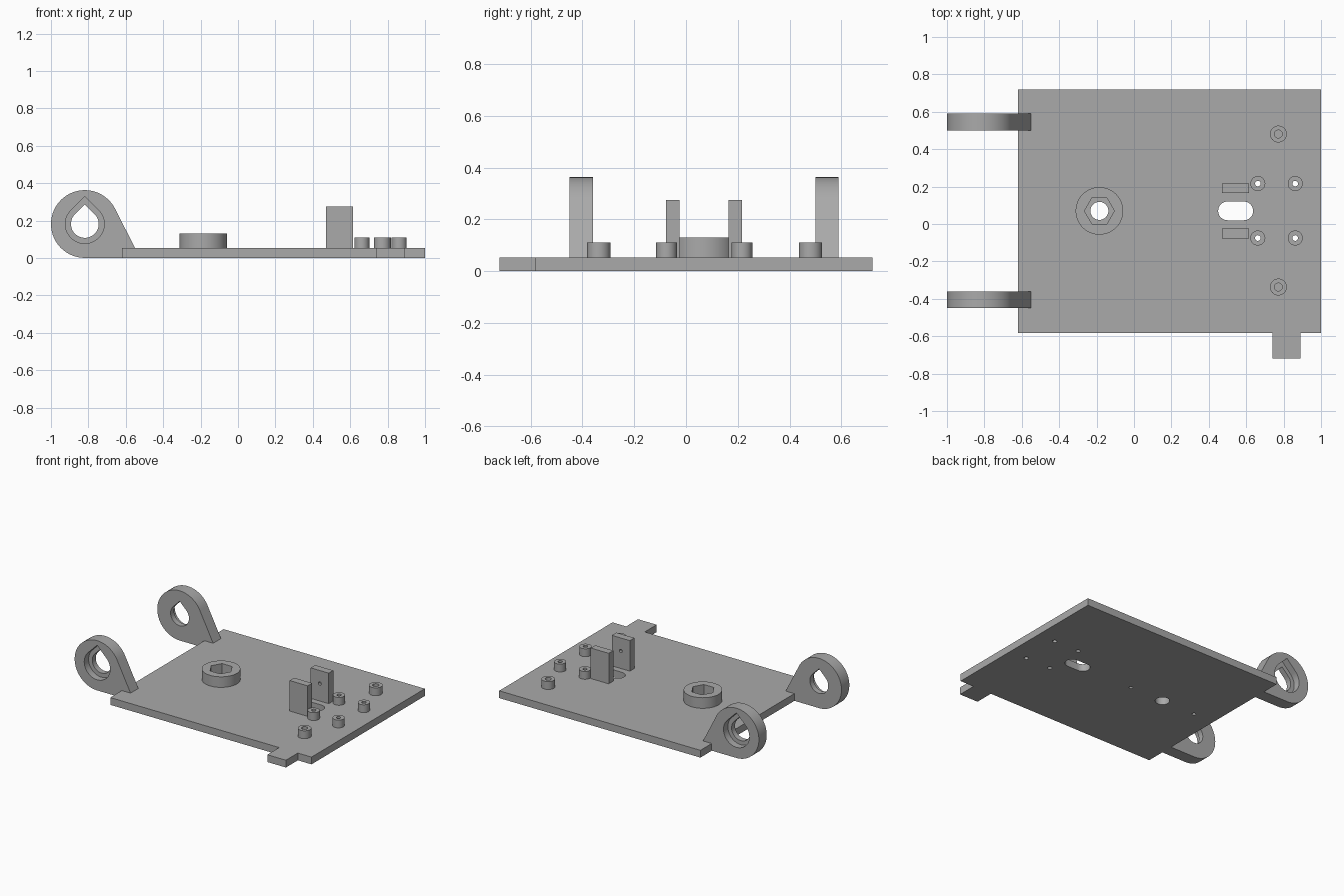
import bpy, bmesh, math

default = bpy.data.objects.get("Cube")
if default:
    bpy.data.objects.remove(default, do_unlink=True)

grey = bpy.data.materials.new("plain_grey")
grey.use_nodes = True
COLOUR = (0.40, 0.40, 0.40, 1)
grey.diffuse_color = COLOUR
grey.node_tree.nodes["Principled BSDF"].inputs["Base Color"].default_value = COLOUR

T = 0.053      # plate thickness
MID = 0.07     # y of the centre line of the features


def arc(cx, cy, r, start=0, end=360, n=48):
    """Points on an arc; a full circle leaves out the repeated last point."""
    steps = n if end - start == 360 else n + 1
    angles = [math.radians(start + (end - start) * i / n) for i in range(steps)]
    return [(cx + r * math.cos(a), cy + r * math.sin(a)) for a in angles]


def rect(x0, x1, y0, y1):
    return [(x0, y0), (x1, y0), (x1, y1), (x0, y1)]


def prism(name, outline, lo, hi, axis="z"):
    """Extrude an outline along z, or an x-z outline along y."""
    place = (lambda u, v, w: (u, v, w)) if axis == "z" else (lambda u, v, w: (u, w, v))
    bm = bmesh.new()
    face = bm.faces.new([bm.verts.new(place(u, v, lo)) for u, v in outline])
    top = bmesh.ops.extrude_face_region(bm, geom=[face])["geom"]
    verts = [g for g in top if isinstance(g, bmesh.types.BMVert)]
    bmesh.ops.translate(bm, verts=verts, vec=place(0, 0, hi - lo))
    bmesh.ops.recalc_face_normals(bm, faces=bm.faces)
    mesh = bpy.data.meshes.new(name)
    bm.to_mesh(mesh)
    bm.free()
    mesh.materials.append(grey)
    obj = bpy.data.objects.new(name, mesh)
    bpy.context.collection.objects.link(obj)
    return obj


def cut(obj, *shapes):
    """Subtract prisms, each given as (outline, lo, hi[, axis])."""
    bpy.context.view_layer.objects.active = obj
    for shape in shapes:
        cutter = prism("cutter", *shape)
        mod = obj.modifiers.new("cut", "BOOLEAN")
        mod.operation, mod.solver, mod.object = "DIFFERENCE", "EXACT", cutter
        bpy.ops.object.modifier_apply(modifier=mod.name)
        bpy.data.objects.remove(cutter, do_unlink=True)
    finish(obj)


def finish(obj):
    bpy.ops.object.select_all(action="DESELECT")
    obj.select_set(True)
    bpy.context.view_layer.objects.active = obj
    bpy.ops.object.shade_smooth_by_angle(angle=math.radians(30))


# Base plate with its side tab
outline = [(-0.62, -0.583), (0.74, -0.583), (0.74, -0.72), (0.89, -0.72),
           (0.89, -0.583), (1, -0.583), (1, 0.72), (-0.62, 0.72)]
plate = prism("base_plate", outline, 0, T)
BOSS_X = -0.185
SLOT = arc(0.587, MID, 0.05, -90, 90, 20) + arc(0.5, MID, 0.05, 90, 270, 20)
screws = [(x, y) for x in (0.662, 0.862) for y in (-0.075, 0.216)]
holes = [(SLOT, -1, 1), (arc(BOSS_X, MID, 0.048), -1, 1)]
holes += [(arc(x, y, 0.015, n=24), -1, 1) for x, y in screws]
# Blind holes in the underside
holes += [(arc(BOSS_X + dx, MID, 0.013, n=24), -1, 0.035) for dx in (-0.27, 0.27)]
cut(plate, *holes)

# Round boss with a hexagonal nut pocket
boss = prism("nut_boss", arc(BOSS_X, MID, 0.127, n=64), T - 0.01, 0.13)
cut(boss, (arc(BOSS_X, MID, 0.08, n=6), T, 1), (arc(BOSS_X, MID, 0.048), -1, 1))

# Small standoffs with through holes
for i, (x, y) in enumerate(screws):
    post = prism(f"small_standoff_{i + 1}", arc(x, y, 0.04, n=32), T - 0.01, 0.11)
    cut(post, (arc(x, y, 0.015, n=24), -1, 1))

# Larger standoffs with blind holes
for side, y in (("back", 0.481), ("front", -0.337)):
    post = prism(f"{side}_standoff", arc(0.772, y, 0.045, n=32), T - 0.01, 0.11)
    cut(post, (arc(0.772, y, 0.021, n=24), T, 1))

# Upright blocks with a dimple on their facing sides
for side, s in (("back", 1), ("front", -1)):
    inner, outer = MID + s * 0.095, MID + s * 0.147
    block = prism(f"{side}_upright", rect(0.47, 0.615, *sorted((inner, outer))), T - 0.01, 0.275)
    cut(block, (arc(0.543, 0.18, 0.012, n=20), inner - 0.02, inner + 0.02, "y"))

# Hinge lugs with teardrop holes, counterbored on the outside
CX, CZ, R = -0.819, 0.182, 0.181
px, pz = -0.55 - CX, T - CZ
tangent = math.degrees(math.atan2(pz, px) + math.acos(R / math.hypot(px, pz)))
lug_outline = arc(CX, CZ, R, tangent, 270) + [(-0.62, CZ - R), (-0.55, T)]


def teardrop(r):
    return arc(CX, CZ, r, 135, 405) + [(CX, CZ + r * math.sqrt(2))]


for side, s in (("back", 1), ("front", -1)):
    inner, outer = MID + s * 0.43, MID + s * 0.52
    lug = prism(f"{side}_lug", lug_outline, *sorted((inner, outer)), "y")
    bore = sorted((outer - s * 0.05, outer + s * 0.1))
    cut(lug, (teardrop(0.074), -1, 1, "y"), (teardrop(0.104), *bore, "y"))
